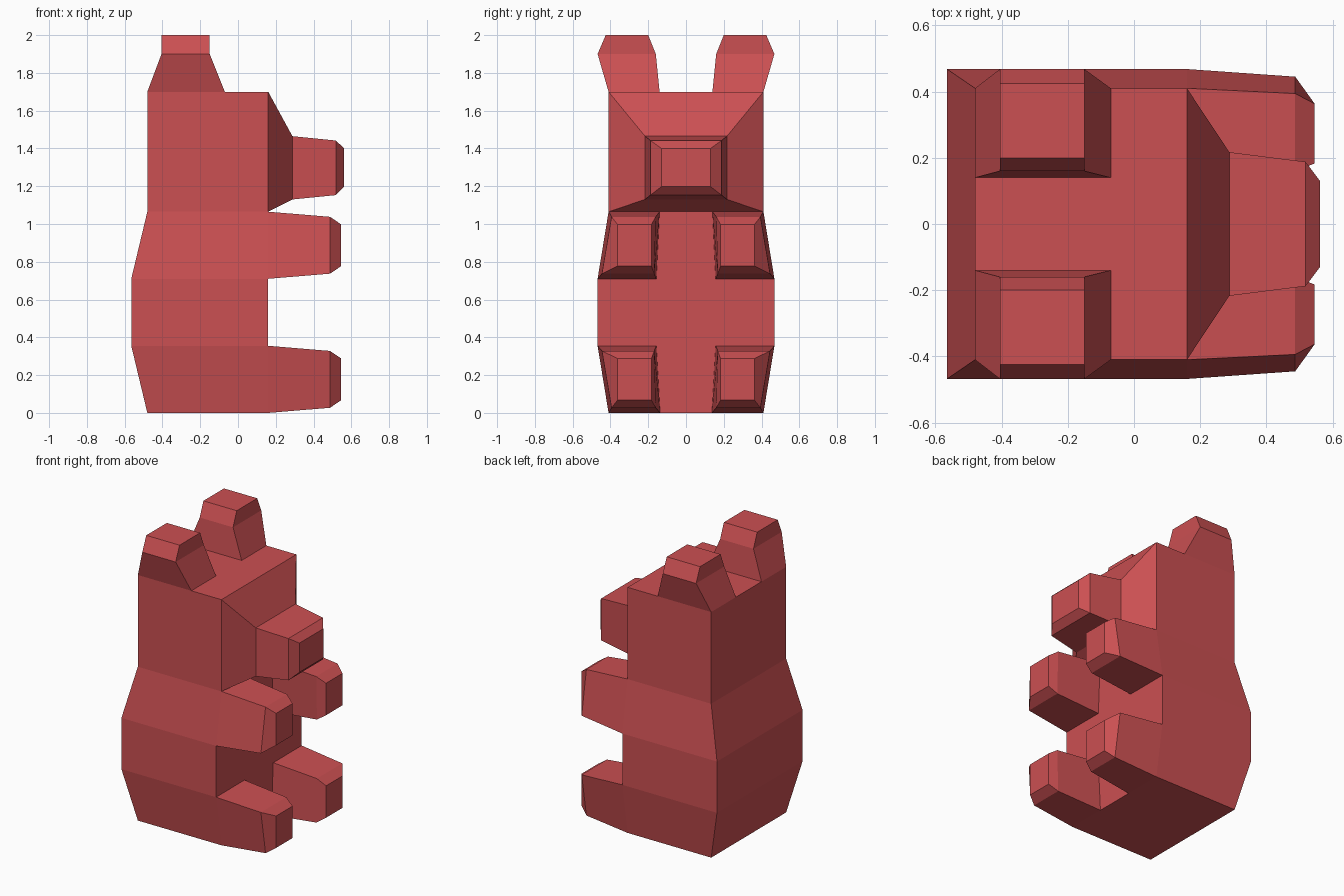
import bpy, bmesh

if "Cube" in bpy.data.objects:
    bpy.data.objects.remove(bpy.data.objects["Cube"])

bm = bmesh.new()


def face(points):
    # skip walls lying on the mirror plane
    if all(abs(p[1]) < 1e-5 for p in points):
        return
    bm.faces.new([bm.verts.new(p) for p in points])


def loft(rings, cap=True):
    for a, b in zip(rings, rings[1:]):
        for k in range(len(a)):
            n = (k + 1) % len(a)
            face([a[k], a[n], b[n], b[k]])
    if cap:
        face(rings[-1])


FRONT, SIDE = 0.16, -0.07

# Torso and head: (z, back x, inner y, outer y), half model on +y
levels = [(0, -0.48, 0.137, 0.41), (0.355, -0.565, 0.157, 0.468),
          (0.71, -0.565, 0.157, 0.468), (1.065, -0.48, 0.14, 0.41),
          (1.70, -0.48, 0.14, 0.41)]
rings = [[(b, 0, z), (b, i, z), (b, w, z), (SIDE, w, z),
          (FRONT, w, z), (FRONT, i, z), (FRONT, 0, z)] for z, b, i, w in levels]
openings = {0: {4}, 1: set(), 2: {4}, 3: {4, 5}}  # where limbs and snout grow
for n, (a, b) in enumerate(zip(rings, rings[1:])):
    for k in set(range(6)) - openings[n]:
        face([a[k], a[k + 1], b[k + 1], b[k]])

# Underside and top of head
r = rings[0]
face([r[0], r[1], r[5], r[6]])
face(r[1:6])
r = rings[-1]
ear_corner = (SIDE, 0.14, 1.70)
face([r[0], r[1], ear_corner, r[5], r[6]])
face([ear_corner, r[3], r[4], r[5]])


# Arms and legs: arm tapers upward in y, leg is the same shape upside down
def limb(z_wide, z_narrow):
    d = 1 if z_narrow > z_wide else -1
    def ring(x, inset, wide, narrow):
        za, zb = z_wide + d * inset, z_narrow - d * inset
        return [(x, wide[0], za), (x, wide[1], za),
                (x, narrow[1], zb), (x, narrow[0], zb)]
    inner = 0.14 if d > 0 else 0.137
    loft([ring(FRONT, 0, (0.157, 0.468), (inner, 0.41)),
          ring(0.487, 0.027, (0.168, 0.445), (0.16, 0.394)),
          ring(0.546, 0.067, (0.183, 0.363), (0.183, 0.363))])


limb(0.71, 1.065)
limb(0.355, 0)

# Snout: (x, bottom z, top z, half width)
loft([[(x, 0, a), (x, w * 0.14 / 0.41, a), (x, w, a),
       (x, w, b), (x, w * 0.14 / 0.41, b), (x, 0, b)]
      for x, a, b, w in [(FRONT, 1.065, 1.70, 0.41), (0.288, 1.13, 1.465, 0.217),
                         (0.518, 1.153, 1.442, 0.188), (0.562, 1.198, 1.40, 0.13)]])

# Ears: (z, x0, x1, y0, y1)
loft([[(x0, y0, z), (x0, y1, z), (x1, y1, z), (x1, y0, z)]
      for z, x0, x1, y0, y1 in [(1.70, -0.48, SIDE, 0.14, 0.41),
                                (1.90, -0.405, -0.15, 0.16, 0.468),
                                (2.0, -0.405, -0.15, 0.20, 0.425)]])

# Weld, mirror to the other side and orient
bmesh.ops.remove_doubles(bm, verts=bm.verts[:], dist=1e-4)
bmesh.ops.mirror(bm, geom=bm.verts[:] + bm.edges[:] + bm.faces[:],
                 merge_dist=1e-4, axis='Y')
bmesh.ops.remove_doubles(bm, verts=bm.verts[:], dist=1e-4)
bmesh.ops.recalc_face_normals(bm, faces=bm.faces[:])

mesh = bpy.data.meshes.new("gummy_bear")
bm.to_mesh(mesh)
bm.free()
bear = bpy.data.objects.new("gummy_bear", mesh)
bpy.context.collection.objects.link(bear)

red = bpy.data.materials.new("red_candy")
red.diffuse_color = (0.6, 0.08, 0.085, 1)
red.use_nodes = True
red.node_tree.nodes["Principled BSDF"].inputs["Base Color"].default_value = red.diffuse_color
mesh.materials.append(red)
